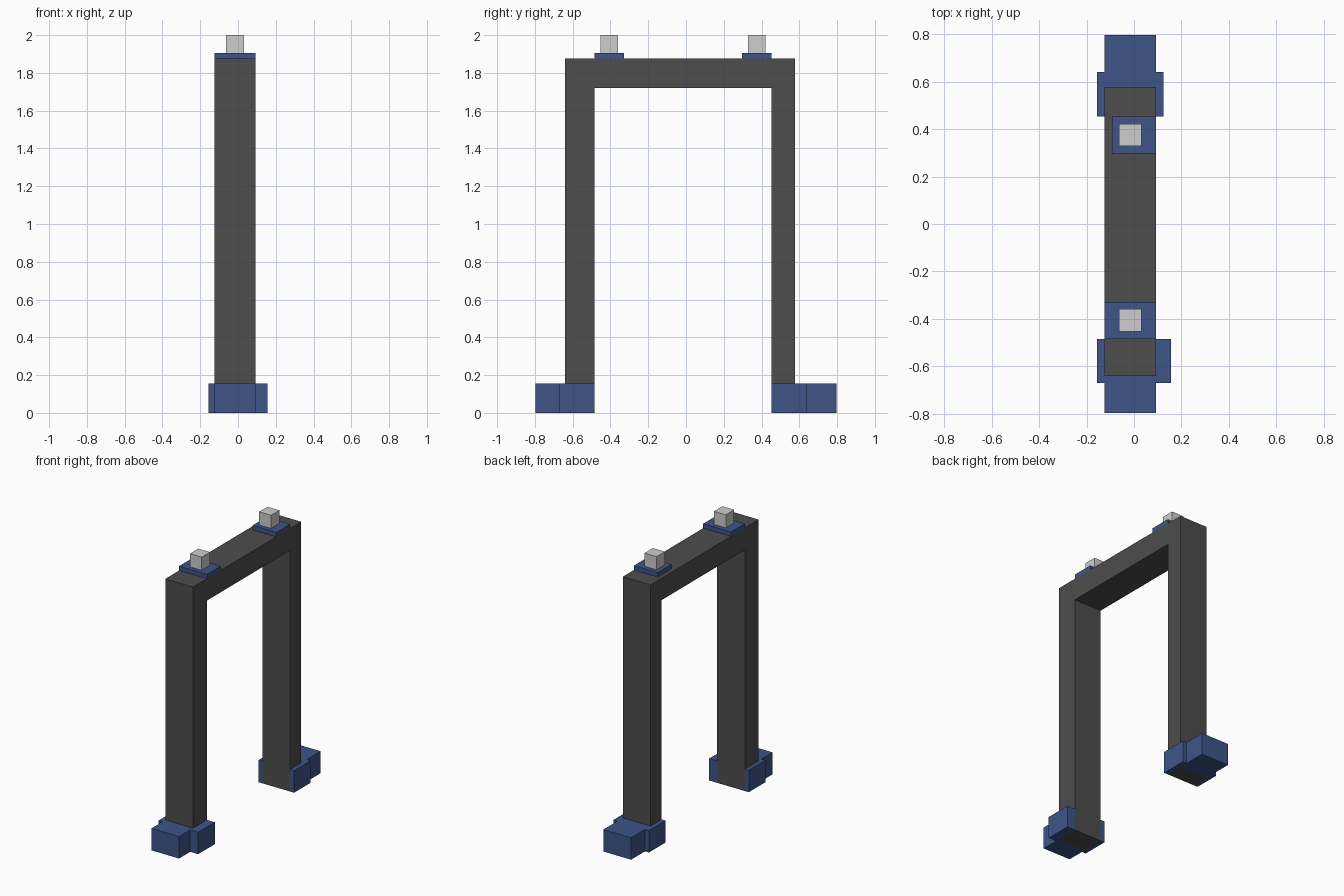
import bpy
import bmesh

if "Cube" in bpy.data.objects:
    bpy.data.objects.remove(bpy.data.objects["Cube"])

U = 1 / 32       # grid unit of the blocky model
Y0 = -25.5       # grid y of the front edge, so the model is centred


def material(name, rgb):
    """Flat colour from sRGB 0-255, stored as linear."""
    def lin(c):
        c /= 255
        return c / 12.92 if c <= 0.04045 else ((c + 0.055) / 1.055) ** 2.4
    m = bpy.data.materials.new(name)
    m.diffuse_color = (*[lin(c) for c in rgb], 1)
    m.use_nodes = True
    m.node_tree.nodes["Principled BSDF"].inputs["Base Color"].default_value = m.diffuse_color
    return m


def add_object(name, bm, mat):
    me = bpy.data.meshes.new(name)
    bmesh.ops.recalc_face_normals(bm, faces=bm.faces)
    bm.to_mesh(me)
    bm.free()
    me.materials.append(mat)
    ob = bpy.data.objects.new(name, me)
    bpy.context.collection.objects.link(ob)


def prism(name, outline, axis, lo, hi, mat):
    """Extrude a grid outline: (y, z) along x, or (x, y) along z."""
    bm = bmesh.new()
    if axis == 'x':
        pts = [(lo * U, (y + Y0) * U, z * U) for y, z in outline]
        move = ((hi - lo) * U, 0, 0)
    else:
        pts = [(x * U, (y + Y0) * U, lo * U) for x, y in outline]
        move = (0, 0, (hi - lo) * U)
    face = bm.faces.new([bm.verts.new(p) for p in pts])
    new = bmesh.ops.extrude_face_region(bm, geom=[face], use_keep_orig=True)['geom']
    bmesh.ops.translate(bm, vec=move, verts=[v for v in new if isinstance(v, bmesh.types.BMVert)])
    add_object(name, bm, mat)


def box(name, x, y, z, mat):
    prism(name, [(x[0], y[0]), (x[1], y[0]), (x[1], y[1]), (x[0], y[1])], 'z', z[0], z[1], mat)


dark = material("charcoal", (77, 77, 77))
blue = material("navy blue", (62, 85, 136))
light = material("light grey", (205, 205, 205))

# Gate frame: two posts and the top beam in one outline
prism("gate_frame", [(5, 0), (10, 0), (10, 55), (40, 55), (40, 0), (44, 0), (44, 60), (5, 60)],
      'x', -4, 3, dark)

# Feet wrapping the posts on three sides, open towards the middle
prism("front_foot", [(-4, 0), (3, 0), (3, 4), (5, 4), (5, 10), (3, 10), (3, 5),
                     (-4, 5), (-4, 10), (-5, 10), (-5, 4), (-4, 4)], 'z', 0, 5, blue)
prism("back_foot", [(-4, 51), (3, 51), (3, 46), (4, 46), (4, 40), (3, 40), (3, 44),
                    (-4, 44), (-4, 40), (-5, 40), (-5, 46), (-4, 46)], 'z', 0, 5, blue)

# Lamps on the beam: base plate and cube
for side, x_min, y in (("front", -4, 10), ("back", -3, 35)):
    box(side + "_lamp_base", (x_min, 3), (y, y + 5), (60, 61), blue)
    box(side + "_lamp", (-2, 1), (y + 1, y + 4), (61, 64), light)
